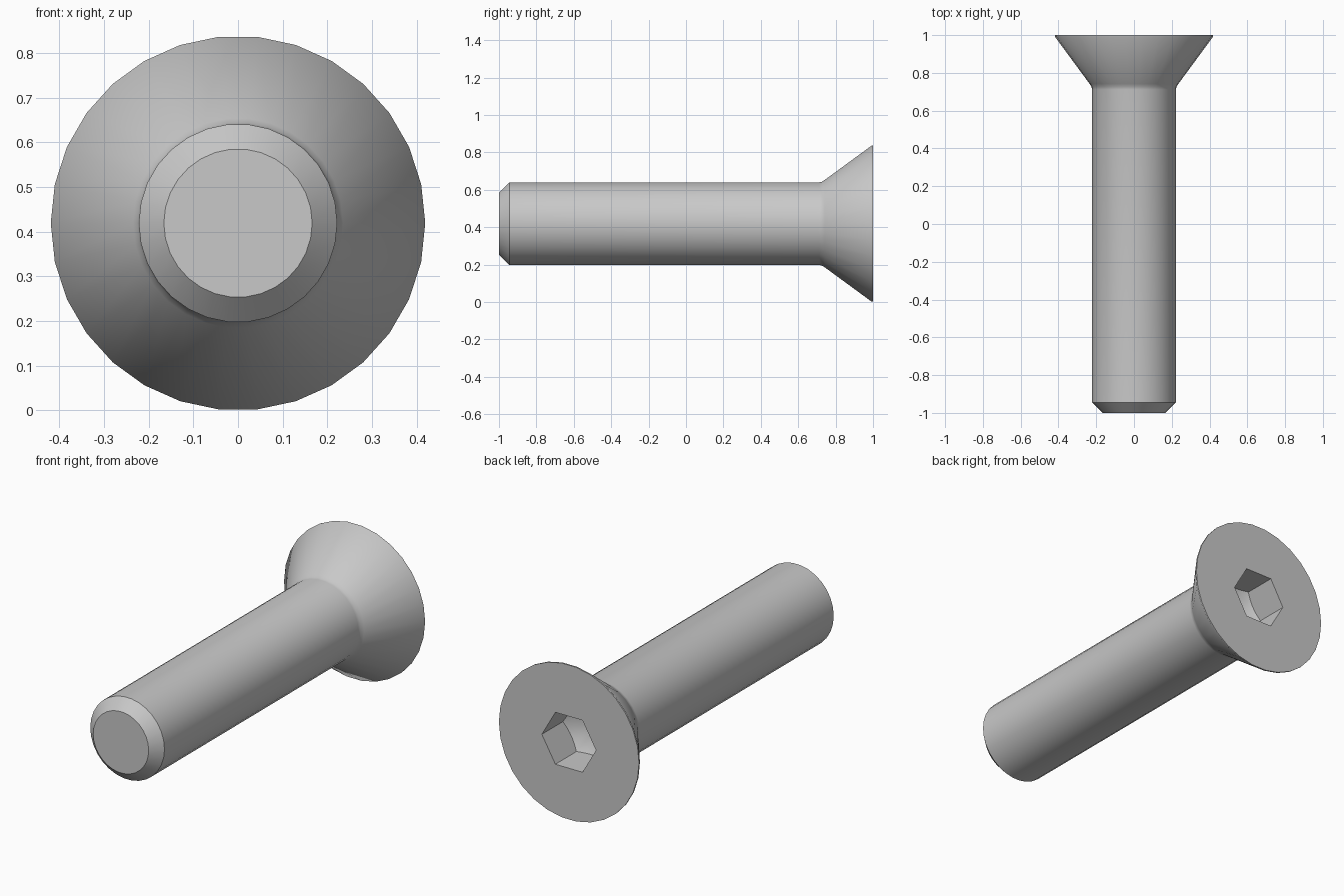
import bpy
import bmesh
import math

cube = bpy.data.objects.get("Cube")
if cube:
    bpy.data.objects.remove(cube, do_unlink=True)

SEGMENTS = 30        # multiple of six, so the socket corners fall on vertices
AXIS_Z = 0.419
SOCKET_R = 0.162
SOCKET_DEPTH = 0.18

steel = bpy.data.materials.new("steel_grey")
steel.use_nodes = True
grey = (0.58, 0.58, 0.58, 1)
steel.diffuse_color = grey
steel.node_tree.nodes["Principled BSDF"].inputs["Base Color"].default_value = grey


def hex_radius(angle):
    """Distance from the axis to a hexagon side at this angle."""
    return SOCKET_R * math.cos(math.pi / 6) / math.cos(angle % (math.pi / 3) - math.pi / 6)


def ring(bm, y_at, radius_at):
    verts = []
    for i in range(SEGMENTS):
        a = 2 * math.pi * i / SEGMENTS
        r = radius_at(a)
        verts.append(bm.verts.new((r * math.cos(a), y_at(r), AXIS_Z + r * math.sin(a))))
    return verts


def floor_y(r):
    """Conical socket floor, shallowest at the corners."""
    return 1 - SOCKET_DEPTH - (SOCKET_R - r) * math.tan(math.pi / 6)


bm = bmesh.new()

# Tip chamfer, shank, small fillet, countersunk head and thin rim
profile = [(-1, 0.166), (-0.945, 0.222), (0.712, 0.222), (0.726, 0.225),
           (0.742, 0.235), (0.992, 0.419), (1, 0.419)]
rings = [ring(bm, lambda r, y=y: y, lambda a, rad=rad: rad) for y, rad in profile]

# Hexagonal socket: mouth and bottom edge
rings.append(ring(bm, lambda r: 1, hex_radius))
rings.append(ring(bm, floor_y, hex_radius))

for low, high in zip(rings, rings[1:]):
    for i in range(SEGMENTS):
        j = (i + 1) % SEGMENTS
        bm.faces.new((low[i], low[j], high[j], high[i]))

# Flat tip and conical socket floor
bm.faces.new(rings[0])
apex = bm.verts.new((0, floor_y(0), AXIS_Z))
for i in range(SEGMENTS):
    bm.faces.new((rings[-1][i], rings[-1][(i + 1) % SEGMENTS], apex))

bmesh.ops.recalc_face_normals(bm, faces=bm.faces)
mesh = bpy.data.meshes.new("countersunk_screw")
bm.to_mesh(mesh)
bm.free()
mesh.materials.append(steel)

screw = bpy.data.objects.new("countersunk_screw", mesh)
bpy.context.collection.objects.link(screw)
bpy.ops.object.select_all(action="DESELECT")
screw.select_set(True)
bpy.context.view_layer.objects.active = screw
bpy.ops.object.shade_smooth_by_angle(angle=math.radians(40))
